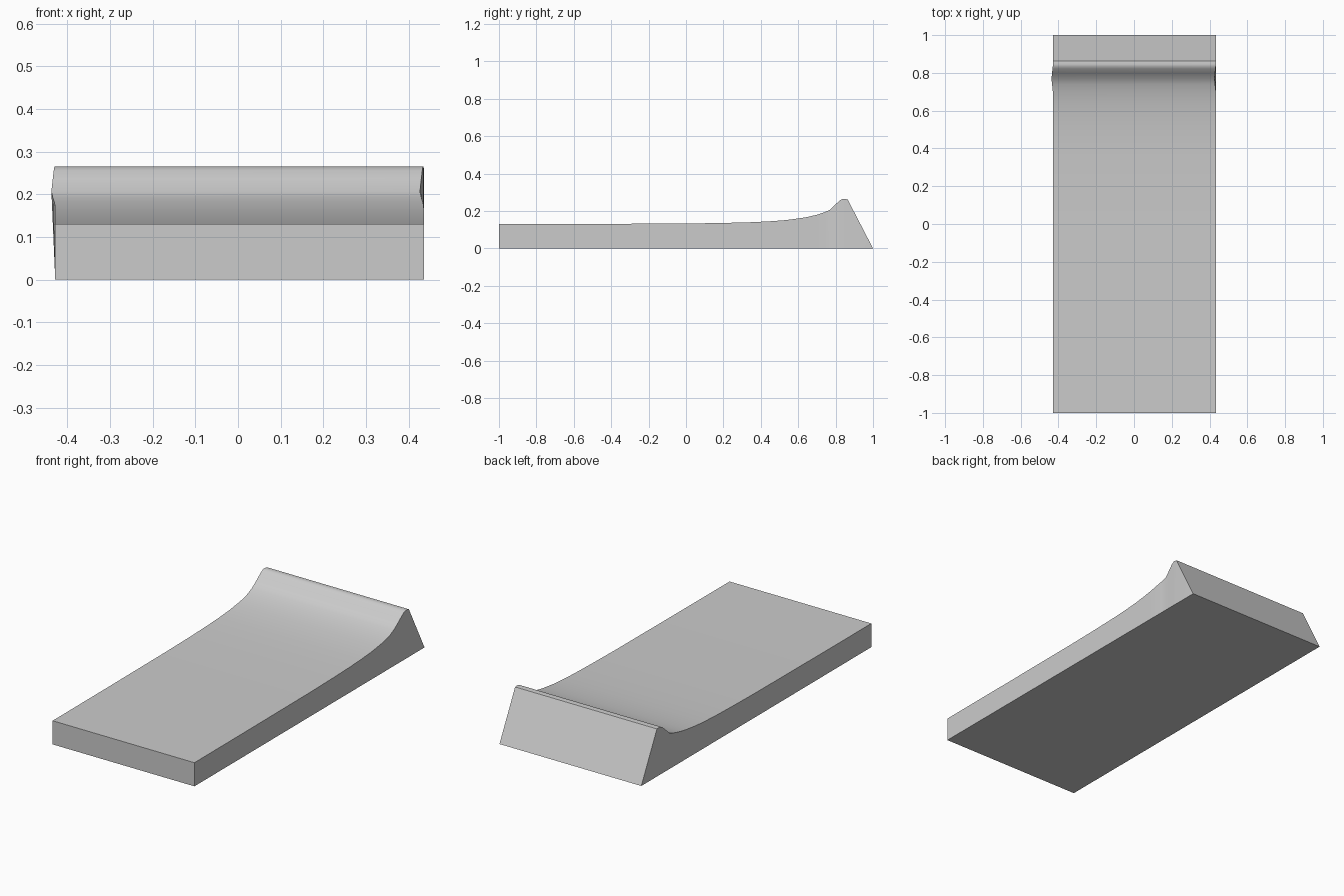
import bpy
import bmesh
from math import radians

cube = bpy.data.objects.get("Cube")
if cube:
    bpy.data.objects.remove(cube, do_unlink=True)

# One plain grey for the whole ramp
grey = bpy.data.materials.new("light grey")
grey.use_nodes = True
colour = (0.6, 0.6, 0.6, 1)
grey.diffuse_color = colour
grey.node_tree.nodes["Principled BSDF"].inputs["Base Color"].default_value = colour

LEFT, RIGHT = 0.435, -0.428

# Top contour from the front edge to the ridge: (y, z)
contour = [(-1, 0.13), (-0.5, 0.131), (0, 0.133), (0.2, 0.136), (0.35, 0.14),
           (0.45, 0.145), (0.53, 0.151), (0.6, 0.16), (0.65, 0.168),
           (0.7, 0.18), (0.74, 0.193), (0.77, 0.207), (0.8, 0.236),
           (0.822, 0.256), (0.834, 0.263), (0.845, 0.265), (0.864, 0.262)]


def side_shift(y):
    """Slight sideways bow of the slab below the ridge."""
    return -0.009 * max(0, 1 - abs(y - 0.77) / 0.085)


bm = bmesh.new()
rows = []
for y, z in contour:
    s = side_shift(y)
    rows.append([bm.verts.new(p) for p in (
        (RIGHT, y, 0), (RIGHT + s, y, z), (LEFT + s, y, z), (LEFT, y, 0))])
heel = [bm.verts.new((x, 1, 0)) for x in (RIGHT, LEFT)]

# Side walls, curved top and underside
for a, b in zip(rows, rows[1:]):
    for i in range(4):
        j = (i + 1) % 4
        bm.faces.new((a[i], a[j], b[j], b[i]))

# Front wall, sloping back and its side triangles
bm.faces.new(rows[0])
r0, r1, l1, l0 = rows[-1]
bm.faces.new((r1, l1, heel[1], heel[0]))
bm.faces.new((r0, r1, heel[0]))
bm.faces.new((l1, l0, heel[1]))
bm.faces.new((l0, r0, heel[0], heel[1]))
bmesh.ops.recalc_face_normals(bm, faces=bm.faces)

mesh = bpy.data.meshes.new("ramp_slab")
bm.to_mesh(mesh)
bm.free()
mesh.materials.append(grey)
ramp = bpy.data.objects.new("ramp_slab", mesh)
bpy.context.collection.objects.link(ramp)

# Smooth curve, crisp corners
bpy.ops.object.select_all(action='DESELECT')
ramp.select_set(True)
bpy.context.view_layer.objects.active = ramp
bpy.ops.object.shade_smooth_by_angle(angle=radians(32))
